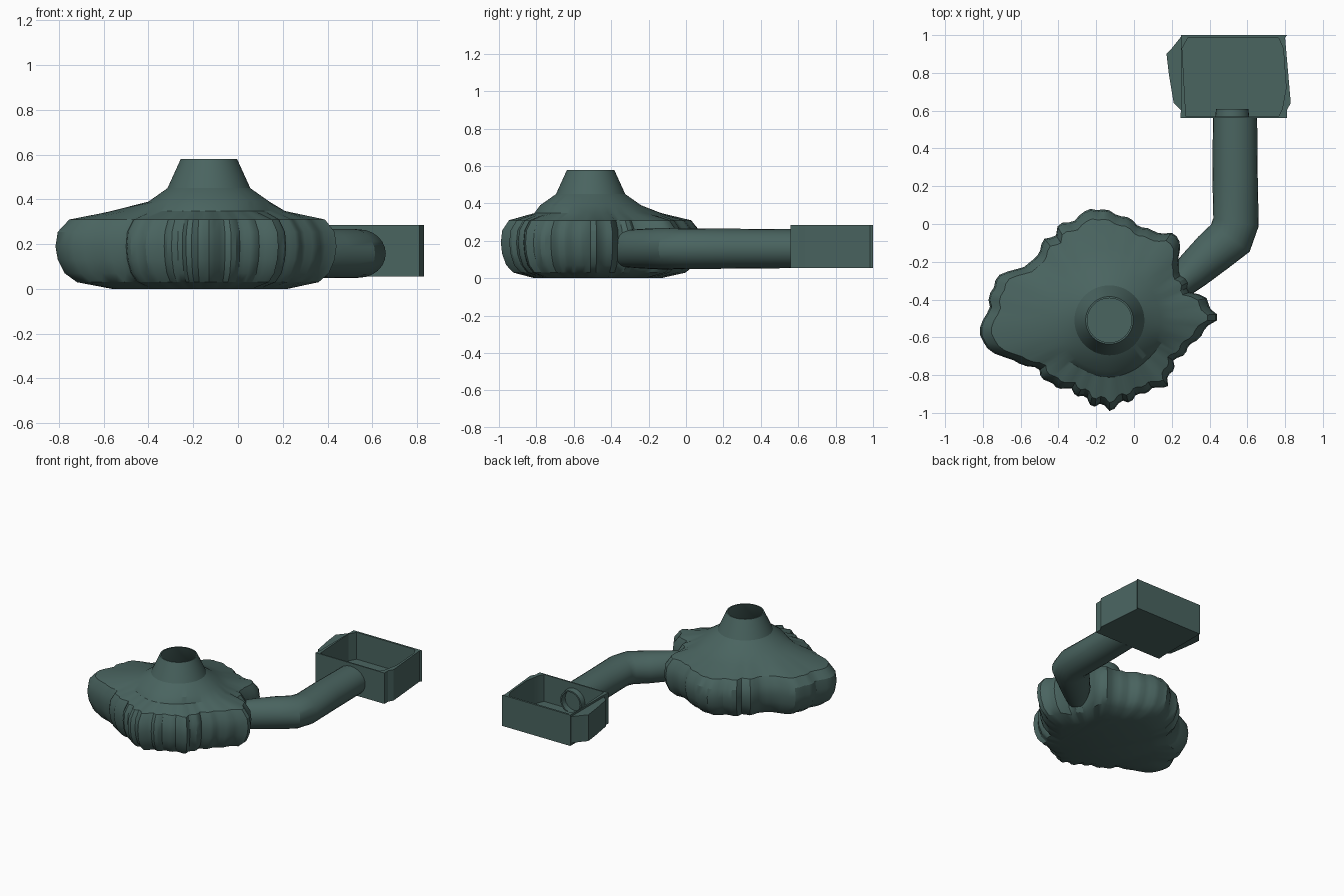
import bpy, bmesh, math, random
from mathutils import Vector, Matrix

if "Cube" in bpy.data.objects:
    bpy.data.objects.remove(bpy.data.objects["Cube"])

random.seed(4)
mat = bpy.data.materials.new("dark_slate_green")
mat.diffuse_color = (0.068, 0.128, 0.117, 1)
mat.use_nodes = True
mat.node_tree.nodes["Principled BSDF"].inputs["Base Color"].default_value = mat.diffuse_color


def finish(name, bm, angle=30, recalc=True):
    if recalc:
        bmesh.ops.recalc_face_normals(bm, faces=bm.faces[:])
    me = bpy.data.meshes.new(name)
    bm.to_mesh(me)
    bm.free()
    ob = bpy.data.objects.new(name, me)
    bpy.context.collection.objects.link(ob)
    me.materials.append(mat)
    bpy.ops.object.select_all(action='DESELECT')
    ob.select_set(True)
    bpy.context.view_layer.objects.active = ob
    bpy.ops.object.shade_smooth_by_angle(angle=math.radians(angle))
    return ob


def skin(bm, rings, cap_start=False, cap_end=False):
    vs = [[bm.verts.new(p) for p in r] for r in rings]
    n = len(vs[0])
    for a, b in zip(vs, vs[1:]):
        for i in range(n):
            j = (i + 1) % n
            bm.faces.new((a[i], a[j], b[j], b[i]))
    if cap_start:
        bm.faces.new(vs[0][::-1])
    if cap_end:
        bm.faces.new(vs[-1])


# Ragged, pleated body outline seen from above
outline = [(.26, -.09), (.19, -.04), (.11, -.04), (.03, 0), (-.06, .05), (-.12, .07), (-.23, .09),
           (-.31, .03), (-.40, 0), (-.42, -.05), (-.47, -.07), (-.54, -.20), (-.74, -.28),
           (-.79, -.48), (-.83, -.59), (-.80, -.64), (-.72, -.70), (-.52, -.77), (-.46, -.85),
           (-.33, -.89), (-.23, -.96), (-.13, -.99), (-.02, -.94), (.07, -.89), (.18, -.86),
           (.22, -.74), (.33, -.62), (.45, -.50), (.40, -.40), (.32, -.36), (.23, -.20)]
cx, cy = -.13, -.51


def reach(t):
    d = Vector((math.cos(t), math.sin(t)))
    for i, p in enumerate(outline):
        q = outline[(i + 1) % len(outline)]
        a = Vector((p[0] - cx, p[1] - cy))
        e = Vector((q[0] - p[0], q[1] - p[1]))
        den = d.cross(e)
        if abs(den) < 1e-9:
            continue
        s, u = a.cross(e) / den, a.cross(d) / den
        if s > 0 and -1e-6 <= u <= 1 + 1e-6:
            return s
    return .5


N = 112
angles = [2 * math.pi * i / N for i in range(N)]
radii = [reach(t) for t in angles]
# pleats are strong on the front and right, weak on the back left
pleat = []
for i, t in enumerate(angles):
    strength = .05 if math.cos(t + math.radians(60)) > -.1 else .025
    pleat.append(1 - strength * random.uniform(.5, 1) * (1 if i % 4 in (2, 3) else 0))


def smooth_radius(i, w):
    return sum(radii[(i + k) % N] for k in range(-w, w + 1)) / (2 * w + 1)


profile = [(0, .64), (.03, .86), (.07, .94), (.13, .985), (.19, 1), (.255, .985), (.31, .91)]
rings = []
for z, f in profile:
    ring = []
    for i, t in enumerate(angles):
        r = (smooth_radius(i, 3) if z == 0 else radii[i] * pleat[i]) * f
        ring.append((cx + r * math.cos(t), cy + r * math.sin(t), z))
    rings.append(ring)
# shoulder and chimney with an open mouth
rings.append([(cx + .66 * smooth_radius(i, 6) * math.cos(t), cy + .66 * smooth_radius(i, 6) * math.sin(t),
               .348) for i, t in enumerate(angles)])
for r, z in [(.27, .39), (.185, .45), (.126, .58), (.117, .58), (.175, .445), (.3, .33), (.3, .1)]:
    rings.append([(cx + r * math.cos(t), cy + r * math.sin(t), z) for t in angles])
bm = bmesh.new()
skin(bm, rings, True, True)
finish("pleated_body", bm)

# Bent pipe from the body to the tray: (x, y, half width, half height)
path = [(.17, -.37, .07, .10), (.26, -.30, .085, .10), (.31, -.25, .10, .105), (.42, -.15, .115, .11),
        (.51, -.075, .125, .11), (.54, .01, .122, .108), (.535, .25, .12, .107), (.535, .56, .117, .104),
        (.52, .57, .09, .09), (.52, .61, .085, .085), (.52, .61, .075, .075), (.52, .50, .07, .07)]
dirs = [40, 40, 42, 43, 55, 80, 90, 90, 90, 90, 90, 90]
bm = bmesh.new()
rings = []
for (x, y, w, h), d in zip(path, dirs):
    a = math.radians(d - 90)
    rings.append([(x + w * math.cos(k * math.pi / 12) * math.cos(a),
                   y + w * math.cos(k * math.pi / 12) * math.sin(a),
                   .158 + h * math.sin(k * math.pi / 12)) for k in range(24)])
skin(bm, rings, True, True)
finish("bent_pipe", bm)

# Open tray: outer wall, rim, inner wall and floor
outer = [(.25, 1), (.25, .62), (.245, .56), (.81, .56), (.81, .605), (.83, .64),
         (.80, .985), (.81, 1)]
inner = [(.285, .985), (.255, .93), (.275, .57), (.765, .57), (.785, .61), (.805, .72),
         (.79, .93), (.765, .985)]
bm = bmesh.new()
skin(bm, [[(x, y, z) for x, y in pts] for pts, z in
          ((outer, .056), (outer, .285), (inner, .285), (inner, .085))], True, True)
finish("open_tray", bm, 20)

# Bowed side panel on the tray's left
panel = [(.28, .995), (.20, .93), (.172, .90), (.185, .79), (.21, .64), (.252, .60)]
bm = bmesh.new()
skin(bm, [[(x, y, z) for x, y in panel] for z in (.075, .27)], True, True)
for v in bm.verts:
    if v.co.x > .26:
        v.co.x = .252
finish("tray_side_panel", bm, 20)
